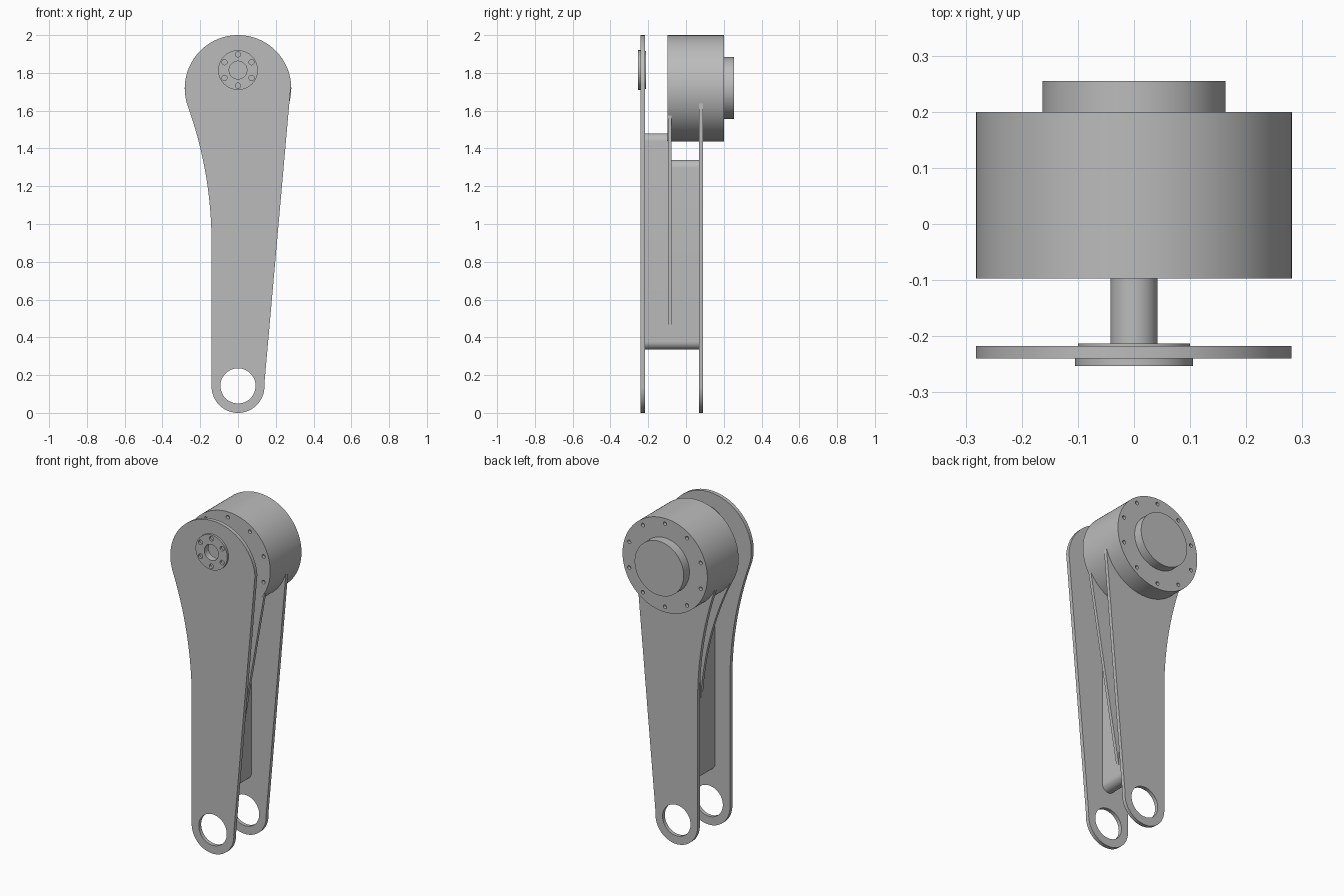
import bpy, bmesh
from math import sin, cos, pi, asin, atan2, sqrt, radians

if "Cube" in bpy.data.objects:
    bpy.data.objects.remove(bpy.data.objects["Cube"], do_unlink=True)

grey = bpy.data.materials.new("plain_grey")
grey.use_nodes = True
colour = (0.5, 0.5, 0.5, 1)
grey.diffuse_color = colour
grey.node_tree.nodes["Principled BSDF"].inputs["Base Color"].default_value = colour

DRUM_Z, DRUM_R = 1.718, 0.282
HUB_Z = 1.815


def arc(cx, cz, r, a0, a1, n):
    return [(cx + r * cos(a0 + (a1 - a0) * i / n), cz + r * sin(a0 + (a1 - a0) * i / n))
            for i in range(n + 1)]


def disc(cx, cz, r, n=96):
    return arc(cx, cz, r, 0, 2 * pi, n)[:-1]


def ring(cz, r, hole, count):
    return [disc(r * sin(2 * pi * i / count), cz + r * cos(2 * pi * i / count), hole, 16)
            for i in range(count)]


def prism(name, outlines, y0, y1):
    """Extrude closed x-z outlines from y0 to y1."""
    bm = bmesh.new()
    for pts in outlines:
        front = [bm.verts.new((x, y0, z)) for x, z in pts]
        back = [bm.verts.new((x, y1, z)) for x, z in pts]
        bm.faces.new(front)
        bm.faces.new(back[::-1])
        for i in range(len(pts)):
            j = (i + 1) % len(pts)
            bm.faces.new((front[j], front[i], back[i], back[j]))
    bmesh.ops.recalc_face_normals(bm, faces=bm.faces)
    mesh = bpy.data.meshes.new(name)
    bm.to_mesh(mesh)
    bm.free()
    mesh.materials.append(grey)
    ob = bpy.data.objects.new(name, mesh)
    bpy.context.collection.objects.link(ob)
    return ob


def cut(ob, outlines, y0, y1):
    cutter = prism("cutter", outlines, y0, y1)
    mod = ob.modifiers.new("holes", "BOOLEAN")
    mod.operation, mod.solver, mod.object = "DIFFERENCE", "EXACT", cutter
    bpy.context.view_layer.objects.active = ob
    bpy.ops.object.modifier_apply(modifier=mod.name)
    bpy.data.objects.remove(cutter, do_unlink=True)


def arm_outline(top_r, low_r, low_z, bend_z):
    """Round head and foot, straight tangent on +x, hollow curve on -x."""
    tilt = asin((top_r - low_r) / (DRUM_Z - low_z))
    rise = DRUM_Z - bend_z
    big = (top_r ** 2 - low_r ** 2 - rise ** 2) / (2 * (low_r - top_r))
    sweep = asin(rise / (big + top_r))
    pts = arc(0, DRUM_Z, top_r, tilt, pi + sweep, 64)
    pts += arc(-low_r - big, bend_z, big, sweep, 0, 20)[1:]
    pts += arc(0, low_z, low_r, pi, 2 * pi + tilt, 40)
    return pts


# Side plates with a pivot eye at the foot
plate = arm_outline(DRUM_R, 0.14, 0.14, 0.9)
eye = disc(0, 0.143, 0.093)
front_plate = prism("front_plate", [plate], -0.24, -0.217)
cut(front_plate, [eye, disc(0, HUB_Z, 0.047)], -0.3, -0.15)
back_plate = prism("back_plate", [arm_outline(DRUM_R - 0.001, 0.14, 0.14, 0.9)], 0.068, 0.09)
cut(back_plate, [eye], 0, 0.2)

# Thin tapering web and the drum it carries, with screw holes on both rims
screws = ring(DRUM_Z, 0.25, 0.011, 10)
web = prism("middle_web", [arm_outline(DRUM_R - 0.001, 0.04, 0.4, 0.7)], -0.096, -0.077)
cut(web, screws, -0.2, -0.078)
drum = prism("drum", [disc(0, DRUM_Z, DRUM_R, 128)], -0.097, 0.2)
cut(drum, screws, -0.2, -0.078)
cut(drum, screws, 0.18, 0.3)
prism("rear_cap", [disc(0, DRUM_Z + 0.002, 0.163)], 0.198, 0.255)

# Bolted hub ring on the front plate, and its thin backing washer
hub = prism("hub_flange", [disc(0, HUB_Z, 0.105)], -0.253, -0.24)
cut(hub, [disc(0, HUB_Z, 0.047)] + ring(HUB_Z, 0.083, 0.014, 6), -0.3, -0.2)
washer = prism("hub_washer", [disc(0, HUB_Z, 0.1)], -0.217, -0.213)
cut(washer, [disc(0, HUB_Z, 0.047)], -0.3, -0.1)


# Round-ended spacer bars joining the plates
def bar(z0, z1, r=0.042):
    return arc(0, z1 - r, r, 0, pi, 24) + arc(0, z0 + r, r, pi, 2 * pi, 24)


prism("front_spacer", [bar(0.335, 1.48)], -0.218, -0.085)
prism("back_spacer", [bar(0.335, 1.34)], -0.085, 0.07)

for ob in bpy.context.collection.objects:
    if ob.type == "MESH" and grey.name in ob.data.materials:
        ob.data.shade_smooth()
        ob.data.set_sharp_from_angle(angle=radians(30))
